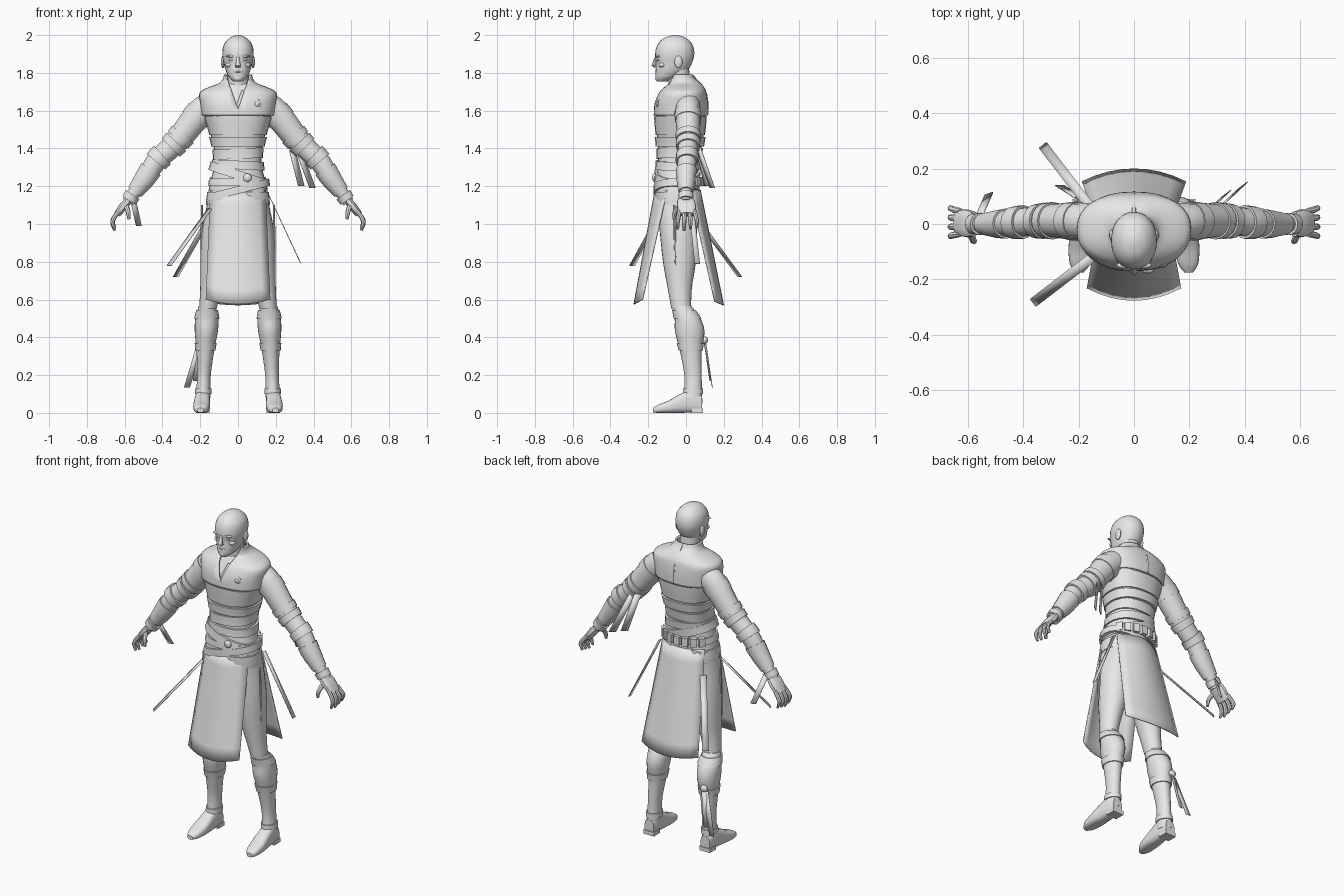
import bpy, bmesh
from math import sin, cos, pi, copysign, radians
from mathutils import Vector, Matrix

cube = bpy.data.objects.get("Cube")
if cube:
    bpy.data.objects.remove(cube, do_unlink=True)

grey = bpy.data.materials.new("plain grey")
grey.use_nodes = True
grey.diffuse_color = (0.8, 0.8, 0.8, 1)
grey.node_tree.nodes["Principled BSDF"].inputs["Base Color"].default_value = (0.8, 0.8, 0.8, 1)


def finish(name, bm, thick=0.0, angle=35):
    bmesh.ops.recalc_face_normals(bm, faces=bm.faces)
    mesh = bpy.data.meshes.new(name)
    bm.to_mesh(mesh)
    bm.free()
    mesh.materials.append(grey)
    ob = bpy.data.objects.new(name, mesh)
    bpy.context.collection.objects.link(ob)
    bpy.ops.object.select_all(action="DESELECT")
    ob.select_set(True)
    bpy.context.view_layer.objects.active = ob
    bpy.ops.object.shade_smooth_by_angle(angle=radians(angle))
    if thick:
        solid = ob.modifiers.new("thickness", "SOLIDIFY")
        solid.thickness, solid.offset = thick, 0
    return ob


def spline(rows, steps=4):
    # Smooth in-between rows
    out, last = [], len(rows) - 1
    for k in range(last):
        p, a, b, q = rows[max(k - 1, 0)], rows[k], rows[k + 1], rows[min(k + 2, last)]
        for s in range(steps):
            t = s / steps
            out.append(tuple(
                B + t * (C - A) / 2 + t * t * (A - 2.5 * B + 2 * C - D / 2)
                + t ** 3 * (1.5 * B - 1.5 * C + (D - A) / 2)
                for A, B, C, D in zip(p, a, b, q)))
    return out + [tuple(rows[-1])]


def cut(rows, z0, z1, grow):
    # Copy a stretch of a profile, slightly enlarged, for cuffs and wraps
    def at(z):
        for a, b in zip(rows, rows[1:]):
            if min(a[2], b[2]) <= z <= max(a[2], b[2]) and a[2] != b[2]:
                t = (z - a[2]) / (b[2] - a[2])
                return [p + (q - p) * t for p, q in zip(a, b)]
        return list(rows[-1])
    picks = [at(z0 + (z1 - z0) * i / 4) for i in range(5)]
    return [tuple(v + grow if i > 2 else v for i, v in enumerate(r)) for r in picks]


def skin(bm, rings, e=1.0, n=24, caps=True):
    loops = []
    for c, u, v in rings:
        loop = []
        for k in range(n):
            a = 2 * pi * k / n
            x, y = (copysign(abs(w) ** e, w) for w in (cos(a), sin(a)))
            loop.append(bm.verts.new(c + u * x + v * y))
        loops.append(loop)
    for a, b in zip(loops, loops[1:]):
        for k in range(n):
            j = (k + 1) % n
            bm.faces.new((a[k], a[j], b[j], b[k]))
    if caps:
        bm.faces.new(loops[0])
        bm.faces.new(loops[-1])
    return bm


def column(name, rows, e=1.0, tilt=0.0):
    return finish(name, skin(bmesh.new(), [
        (Vector(r[:3]), Vector((r[3], 0, tilt * r[3])), Vector((0, r[4], 0))) for r in rows], e))


def limb(name, rows, wide=1.0, e=1.0, n=16, side=1):
    pts = [Vector((side * r[0], r[1], r[2])) for r in rows]
    rings = []
    for k, p in enumerate(pts):
        d = (pts[min(k + 1, len(pts) - 1)] - pts[max(k - 1, 0)]).normalized()
        across = Vector((0, 1, 0))
        rings.append((p, across * rows[k][3] * wide, d.cross(across).normalized() * rows[k][3]))
    return finish(name, skin(bmesh.new(), rings, e, n))


def ball(name, place, size):
    bm = bmesh.new()
    bmesh.ops.create_uvsphere(bm, u_segments=16, v_segments=10, radius=1,
                              matrix=Matrix.Translation(place) @ Matrix.Diagonal((*size, 1)))
    return finish(name, bm)


def box(name, place, size, turn=0.0):
    bm = bmesh.new()
    bmesh.ops.create_cube(bm, size=1, matrix=Matrix.Translation(place)
                          @ Matrix.Rotation(turn, 4, "Z") @ Matrix.Diagonal((*size, 1)))
    return finish(name, bm)


def ribbon(name, start, end, half):
    a, b, w = Vector(start), Vector(end), Vector(half)
    bm = bmesh.new()
    bm.faces.new([bm.verts.new(p) for p in (a - w, a + w, b + w, b - w)])
    return finish(name, bm, 0.004)


def panel(name, top, bottom, across=8, down=8):
    # Each end is half width, middle y, edge y, middle z, edge z
    bm, grid = bmesh.new(), []
    for r in range(down + 1):
        w, ym, ye, zm, ze = (p + (q - p) * r / down for p, q in zip(top, bottom))
        row = [2 * k / across - 1 for k in range(across + 1)]
        grid.append([bm.verts.new((w * s, ym + (ye - ym) * s * s, zm + (ze - zm) * s * s)) for s in row])
    for a, b in zip(grid, grid[1:]):
        for k in range(across):
            bm.faces.new((a[k], a[k + 1], b[k + 1], b[k]))
    return finish(name, bm, 0.006)


# Torso and its wraps
torso = spline([(0, y, z, rx, ry) for z, rx, y, ry in (
    (1.02, .15, -.04, .10), (1.1, .163, -.045, .112), (1.2, .152, -.05, .11), (1.3, .128, -.043, .108),
    (1.4, .128, -.033, .115), (1.5, .153, -.03, .127), (1.6, .18, -.028, .132), (1.68, .178, -.015, .108),
    (1.74, .1, -.01, .078))])
column("torso", torso, .85)
for name, low, high, grow, tilt in (
        ("chest_wrap", 1.47, 1.57, .007, 0), ("upper_waist_wrap", 1.41, 1.46, .012, 0),
        ("middle_waist_wrap", 1.345, 1.4, .008, .04), ("lower_waist_wrap", 1.29, 1.335, .012, -.05),
        ("slanted_belt", 1.235, 1.285, .014, -.33), ("crossing_belt", 1.16, 1.2, .012, .25),
        ("back_belt", 1.205, 1.24, .009, 0), ("jacket_hem", 1.1, 1.17, .006, 0)):
    column(name, cut(torso, low, high, grow), .85, tilt)
for k in range(7):
    a = pi * (.2 + .1 * k)
    box("belt_pouch", (.155 * cos(a), -.045 + .125 * sin(a), 1.225), (.035, .028, .05), a + pi / 2)
ball("belt_buckle", (.05, -.168, 1.245), (.022, .012, .022))

# Shoulder mantle with standing collar and open neckline
mantle = spline([(0, y, z, rx, ry) for z, rx, y, ry in (
    (1.575, .188, -.027, .139), (1.64, .196, -.025, .136), (1.69, .2, -.018, .122), (1.715, .165, -.012, .108),
    (1.74, .1, -.008, .085), (1.765, .076, -.022, .068), (1.79, .07, -.03, .062))])
bm = skin(bmesh.new(), [(Vector(r[:3]), Vector((r[3], 0, 0)), Vector((0, r[4], 0))) for r in mantle],
          .85, 32, caps=False)
slope, notch = .36, 1.61
for s in (1, -1):
    bmesh.ops.bisect_plane(bm, geom=bm.verts[:] + bm.edges[:] + bm.faces[:],
                           plane_co=(0, 0, notch), plane_no=(s, 0, -slope))
gap = []
for f in bm.faces:
    c = f.calc_center_median()
    if c.y < -.04 and abs(c.x) < slope * (c.z - notch):
        gap.append(f)
bmesh.ops.delete(bm, geom=gap, context="FACES")
finish("shoulder_mantle", bm, .01)
limb("back_seam", [(0, .113, 1.58, .007), (0, .111, 1.65, .007), (0, .105, 1.69, .007),
                   (0, .08, 1.735, .007), (0, .035, 1.785, .007)], n=8)
ribbon("lapel_fold", (.035, -.125, 1.71), (-.012, -.167, 1.585), (.014, 0, 0))
for radius, y in ((.024, -.147), (.014, -.152)):
    ball("chest_badge", (.1, y, 1.635), (radius, .008, radius))

# Neck and head
column("neck", spline([(0, -.025, 1.67, .075, .07), (0, -.035, 1.75, .056, .058), (0, -.045, 1.85, .058, .06)]))
column("head", spline([(0, y, z, rx, ry) for z, rx, y, ry in (
    (1.755, .024, -.125, .028), (1.775, .046, -.105, .056), (1.81, .064, -.078, .083), (1.85, .075, -.064, .095),
    (1.9, .083, -.06, .104), (1.95, .075, -.058, .092), (1.985, .045, -.058, .058), (2, .01, -.058, .012))]), .95)
limb("nose", [(0, -.158, 1.885, .008), (0, -.165, 1.86, .01), (0, -.168, 1.838, .015), (0, -.155, 1.828, .012)], n=10)
ball("upper_lip", (0, -.153, 1.806), (.024, .01, .005))
ball("lower_lip", (0, -.151, 1.796), (.02, .01, .006))
ball("chin", (0, -.145, 1.772), (.024, .018, .018))
for s in (1, -1):
    ball("brow", (s * .033, -.149, 1.888), (.03, .012, .007))
    ball("eye", (s * .032, -.145, 1.868), (.015, .01, .007))
    ball("cheekbone", (s * .046, -.125, 1.842), (.02, .02, .014))
    ball("ear", (s * .08, -.04, 1.858), (.01, .021, .033))

# Arms and hands
arm = spline([(.13, .01, 1.64, .068), (.2, .01, 1.59, .073), (.3, .012, 1.465, .066), (.36, .01, 1.4, .058),
              (.43, .005, 1.335, .055), (.49, 0, 1.245, .049), (.55, 0, 1.165, .035), (.585, 0, 1.115, .031)])
for s in (1, -1):
    limb("arm", arm, .92, side=s)
    for name, high, low, grow in (("shoulder_cuff", 1.59, 1.55, .004), ("upper_arm_band", 1.475, 1.445, .007),
                                  ("middle_arm_band", 1.435, 1.405, .009), ("elbow_wrap", 1.365, 1.33, .01),
                                  ("bracer", 1.29, 1.17, .007), ("wrist_cuff", 1.155, 1.125, .01)):
        limb(name, cut(arm, high, low, grow), .92, side=s)
    limb("palm", spline([(.58, 0, 1.125, .02), (.61, .003, 1.09, .022), (.64, .005, 1.05, .018)]), 2.3, .8, side=s)
    for k in range(4):
        y, drop = -.035 + .027 * k, .008 * abs(k - 1)
        limb("finger", spline([(.628, y, 1.07, .012), (.655, y * 1.15, 1.035, .012),
                               (.664, y * 1.25, 1 + drop, .011), (.652, y * 1.25, .965 + drop, .007)], 3), n=8, side=s)
    limb("thumb", spline([(.595, -.03, 1.1, .014), (.582, -.058, 1.065, .013), (.577, -.063, 1.025, .008)], 3),
         n=8, side=s)

# Legs and boots
for s in (1, -1):
    thigh = spline([(s * x, y, z, rx, ry) for x, y, z, rx, ry in (
        (.085, -.042, 1.1, .08, .11), (.105, -.04, .95, .088, .098), (.122, -.035, .8, .077, .087),
        (.143, -.033, .66, .057, .064), (.16, -.025, .55, .046, .052))])
    column("thigh", thigh)
    boot = spline([(s * x, y, z, rx, ry) for x, y, z, rx, ry in (
        (.163, -.022, .565, .045, .05), (.165, .008, .5, .061, .068), (.168, .02, .43, .061, .078),
        (.173, .025, .33, .047, .058), (.18, .037, .2, .036, .046), (.184, .037, .11, .038, .048),
        (.186, .037, .05, .038, .05))])
    column("boot_shaft", boot)
    column("knee_cuff", cut(boot, .545, .5, .006))
    column("shin_band", cut(boot, .37, .33, .006))
    column("ankle_strap", cut(boot, .13, .1, .006))
    foot = [(.187, .085, .045, .03, .045), (.188, .03, .062, .038, .06), (.19, -.03, .05, .042, .05),
            (.193, -.09, .033, .044, .033), (.196, -.145, .022, .036, .022), (.198, -.175, .014, .016, .012)]
    finish("foot", skin(bmesh.new(), [(Vector((s * x, y, z)), Vector((w, 0, 0)), Vector((0, 0, h)))
                                      for x, y, z, w, h in spline(foot)], .7))
    box("heel", (s * .187, .06, .012), (.07, .06, .024))
    limb("trouser_seam", [(.19, -.06, 1.1, .005), (.192, -.06, .95, .006), (.193, -.055, .8, .006),
                          (.19, -.05, .68, .005)], n=8, side=s)

# Skirt panels
panel("front_skirt", (.145, -.163, -.1, 1.18, 1.18), (.17, -.275, -.23, .575, .6))
panel("back_skirt", (.14, .075, .02, 1.18, 1.18), (.188, .198, .152, .57, .59))

# Hanging ribbons
for name, start, end, half in (
        ("hip_ribbon_front", (-.15, -.12, 1.08), (-.365, -.285, .78), (.011, -.014, 0)),
        ("hip_ribbon_back", (-.15, .05, 1.04), (-.33, .285, .72), (.014, .011, 0)),
        ("hip_ribbon_side", (.16, .02, 1.16), (.333, .06, .79), (0, .014, 0)),
        ("arm_ribbon_inner", (.28, .06, 1.42), (.335, .11, 1.2), (.016, .012, 0)),
        ("arm_ribbon_outer", (.31, .06, 1.42), (.395, .14, 1.19), (.016, .012, 0)),
        ("wrist_ribbon", (-.56, .03, 1.15), (-.525, .11, .99), (.015, .005, 0)),
        ("boot_ribbon_long", (-.2, .095, .37), (-.27, .14, .135), (.016, 0, 0)),
        ("boot_ribbon_short", (-.19, .1, .38), (-.225, .13, .17), (.014, .004, 0))):
    ribbon(name, start, end, half)
ball("boot_knot", (-.19, .1, .385), (.022, .016, .02))
